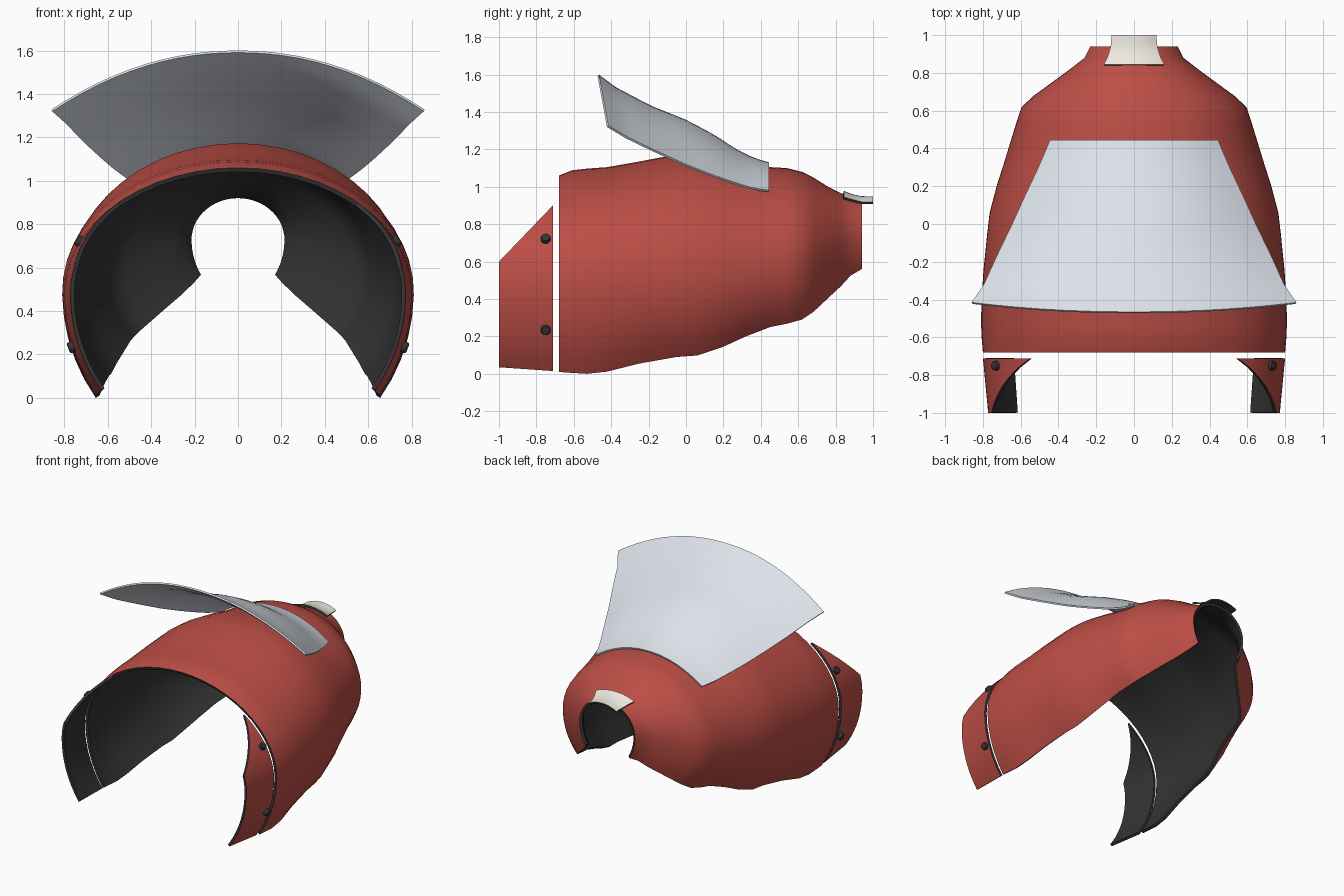
import bpy, math
from mathutils import Vector

if "Cube" in bpy.data.objects:
    bpy.data.objects.remove(bpy.data.objects["Cube"])


def mat(name, rgb):
    m = bpy.data.materials.new(name)
    m.diffuse_color = (*rgb, 1)
    m.use_nodes = True
    m.node_tree.nodes["Principled BSDF"].inputs["Base Color"].default_value = m.diffuse_color
    return m


RED = mat("red_paint", (0.50, 0.075, 0.06))
DARK = mat("dark_lining", (0.035, 0.035, 0.037))
PALE = mat("pale_grey", (0.72, 0.76, 0.82))
CREAM = mat("cream", (0.85, 0.83, 0.74))


def smooth(ob, angle=35):
    bpy.ops.object.select_all(action='DESELECT')
    bpy.context.view_layer.objects.active = ob
    ob.select_set(True)
    for m in list(ob.modifiers):
        bpy.ops.object.modifier_apply(modifier=m.name)
    bpy.ops.object.shade_smooth_by_angle(angle=math.radians(angle))


def sheet(name, rows, thick, mats, rim=0, mirror=False):
    """Skin rows of points into a sheet, then thicken it inwards."""
    n = len(rows[0])
    verts = [p for r in rows for p in r]
    faces = [(i*n+j, i*n+j+1, (i+1)*n+j+1, (i+1)*n+j)
             for i in range(len(rows)-1) for j in range(n-1)]
    me = bpy.data.meshes.new(name)
    me.from_pydata(verts, [], faces)
    for m in mats:
        me.materials.append(m)
    ob = bpy.data.objects.new(name, me)
    bpy.context.collection.objects.link(ob)
    if mirror:
        ob.modifiers.new("mirror", 'MIRROR').use_mirror_merge = False
    s = ob.modifiers.new("thickness", 'SOLIDIFY')
    s.thickness, s.offset = thick, -1
    s.material_offset, s.material_offset_rim = len(mats)-1, rim
    smooth(ob)
    return ob


def lerp(table, t):
    for (a, *p), (b, *q) in zip(table, table[1:]):
        if t <= b:
            k = (t-a)/(b-a)
            return [u+(v-u)*k for u, v in zip(p, q)]
    return table[-1][1:]


# Main shell: y, top z, bottom z, half width, z of widest point, bottom x
stations = [
    (-0.68, 1.06, 0.010, 0.800, 0.48, 0.655),
    (-0.61, 1.088, 0.005, 0.806, 0.48, 0.655),
    (-0.53, 1.097, 0.000, 0.810, 0.49, 0.655),
    (-0.42, 1.105, 0.012, 0.808, 0.50, 0.65),
    (-0.25, 1.135, 0.055, 0.798, 0.51, 0.63),
    (-0.05, 1.173, 0.090, 0.778, 0.52, 0.61),
    (0.06, 1.172, 0.098, 0.765, 0.52, 0.60),
    (0.20, 1.150, 0.145, 0.728, 0.53, 0.575),
    (0.32, 1.125, 0.200, 0.690, 0.54, 0.54),
    (0.45, 1.105, 0.250, 0.650, 0.56, 0.51),
    (0.54, 1.100, 0.268, 0.622, 0.58, 0.495),
    (0.62, 1.080, 0.290, 0.595, 0.60, 0.475),
    (0.68, 1.050, 0.330, 0.530, 0.63, 0.43),
    (0.76, 1.000, 0.405, 0.420, 0.66, 0.345),
    (0.83, 0.965, 0.470, 0.325, 0.69, 0.27),
    (0.88, 0.948, 0.525, 0.262, 0.72, 0.215),
    (0.94, 0.940, 0.560, 0.232, 0.73, 0.185),
]


def arch_point(s, a):
    """Point at angle a from the top; lower half uses its own height."""
    y, zt, zb, w, zc, xb = s
    end = math.pi-math.asin(xb/w)
    h = zt-zc if math.cos(a) > 0 else (zc-zb)/-math.cos(end)
    return Vector((w*math.sin(a), y, zc+h*math.cos(a)))


rows = []
for s in stations:
    end = math.pi-math.asin(s[5]/s[3])
    half = [arch_point(s, end*j/18) for j in range(19)]
    rows.append([Vector((-p.x, p.y, p.z)) for p in half[:0:-1]]+half)
sheet("main_shell", rows, 0.02, [RED, DARK], rim=1)

# Side cheek panels with slanted tops
back = (-0.712, 1.06, 0.015, 0.800, 0.48, 0.65)
front = (-1.0, 1.06, 0.035, 0.772, 0.48, 0.63)


def cheek_row(k):
    s = [a+(b-a)*k for a, b in zip(front, back)]
    tip = 0.60+0.30*k
    start = math.acos((tip-s[4])/(s[1]-s[4]))
    end = math.pi-math.asin(s[5]/s[3])
    return [arch_point(s, start+(end-start)*j/16) for j in range(17)]


sheet("cheek_panels", [cheek_row(i/6) for i in range(7)], 0.018,
      [RED, DARK], rim=1, mirror=True)

# Rivets on the cheek panels
for side in (-1, 1):
    for label, x, z, nx, nz in (("upper", 0.728, 0.72, 0.80, 0.60),
                                ("lower", 0.763, 0.235, 0.93, -0.37)):
        bpy.ops.mesh.primitive_cylinder_add(vertices=16, radius=0.026, depth=0.04,
                                            location=(side*x, -0.75, z))
        ob = bpy.context.object
        ob.name = f"{label}_rivet_{'left' if side < 0 else 'right'}"
        ob.rotation_euler = Vector((side*nx, 0, nz)).to_track_quat('Z', 'Y').to_euler()
        ob.data.materials.append(DARK)
        b = ob.modifiers.new("round", 'BEVEL')
        b.width, b.segments = 0.008, 2
        smooth(ob)

# Flared crest plate: t, centre y, centre z, edge x, edge y, edge z
crest = [
    (0.00, -0.465, 1.600, 0.860, -0.415, 1.328),
    (0.12, -0.380, 1.535, 0.795, -0.320, 1.270),
    (0.30, -0.190, 1.435, 0.725, -0.165, 1.195),
    (0.50, 0.000, 1.358, 0.645, 0.000, 1.120),
    (0.65, 0.140, 1.285, 0.582, 0.140, 1.065),
    (0.80, 0.270, 1.200, 0.520, 0.270, 1.020),
    (0.90, 0.360, 1.155, 0.480, 0.360, 0.993),
    (1.00, 0.445, 1.130, 0.445, 0.445, 0.982),
]


def bowed_rows(table, count, cols):
    out = []
    for i in range(count+1):
        cy, cz, ex, ey, ez = lerp(table, i/count)
        row = []
        for j in range(cols+1):
            u = 2*j/cols-1
            d = abs(u)**2.1
            row.append((ex*u, cy+(ey-cy)*d, cz+(ez-cz)*d))
        out.append(row)
    return out


sheet("crest_plate", bowed_rows(crest, 16, 24), 0.012, [PALE])

# Small tab over the rear opening
tab = [
    (0.0, 0.845, 0.978, 0.160, 0.845, 0.945),
    (0.3, 0.890, 0.960, 0.138, 0.890, 0.932),
    (0.6, 0.935, 0.950, 0.124, 0.935, 0.920),
    (1.0, 1.000, 0.948, 0.118, 1.000, 0.918),
]
sheet("rear_tab", bowed_rows(tab, 8, 12), 0.012, [CREAM, DARK], rim=1)
